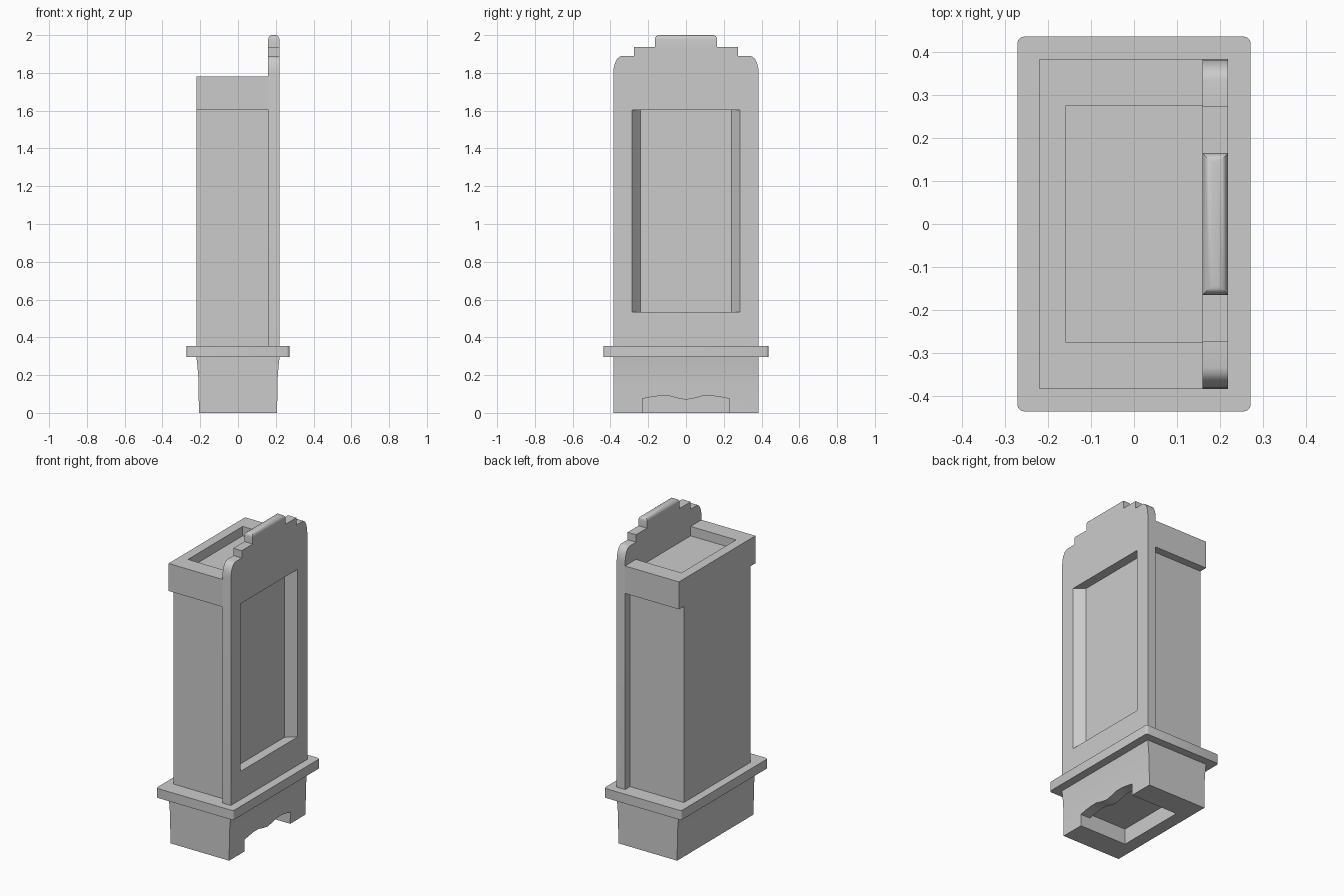
import bpy, bmesh, math

if "Cube" in bpy.data.objects:
    bpy.data.objects.remove(bpy.data.objects["Cube"])


def prism(name, pts, axis, lo, hi):
    """Extrude a 2D outline along an axis: 'x' takes (y,z), 'y' takes (x,z), 'z' takes (x,y)."""
    place = {'x': lambda p, t: (t, p[0], p[1]),
             'y': lambda p, t: (p[0], t, p[1]),
             'z': lambda p, t: (p[0], p[1], t)}[axis]
    bm = bmesh.new()
    a = [bm.verts.new(place(p, lo)) for p in pts]
    b = [bm.verts.new(place(p, hi)) for p in pts]
    bm.faces.new(a)
    bm.faces.new(b)
    n = len(pts)
    for i in range(n):
        j = (i + 1) % n
        bm.faces.new((a[i], a[j], b[j], b[i]))
    bmesh.ops.recalc_face_normals(bm, faces=bm.faces)
    mesh = bpy.data.meshes.new(name)
    bm.to_mesh(mesh)
    bm.free()
    ob = bpy.data.objects.new(name, mesh)
    bpy.context.collection.objects.link(ob)
    return ob


def box(name, x0, x1, y0, y1, z0, z1):
    return prism(name, [(x0, y0), (x1, y0), (x1, y1), (x0, y1)], 'z', z0, z1)


def mirrored(half):
    """Close a right-half outline by reflecting it across the centre."""
    return half + [(-u, v) for u, v in reversed(half) if u > 0]


def activate(ob):
    bpy.ops.object.select_all(action='DESELECT')
    ob.select_set(True)
    bpy.context.view_layer.objects.active = ob


def cut(ob, cutter):
    cutter.hide_render = True
    mod = ob.modifiers.new("cut", 'BOOLEAN')
    mod.operation = 'DIFFERENCE'
    mod.solver = 'EXACT'
    mod.object = cutter
    activate(ob)
    bpy.ops.object.modifier_apply(modifier=mod.name)
    bpy.data.objects.remove(cutter)


def bevel(ob, width, segments, pick):
    """Round only the edges whose two end points satisfy pick."""
    bm = bmesh.new()
    bm.from_mesh(ob.data)
    edges = [e for e in bm.edges if pick(e.verts[0].co, e.verts[1].co)]
    bmesh.ops.bevel(bm, geom=edges, offset=width, segments=segments,
                    profile=0.5, affect='EDGES')
    bm.to_mesh(ob.data)
    bm.free()


def smooth(ob):
    activate(ob)
    bpy.ops.object.shade_smooth_by_angle(angle=math.radians(30))


# Flared plinth with scalloped apron opening and hollow underside
flare = [(0.207, 0), (0.209, 0.16), (0.211, 0.20), (0.215, 0.25), (0.22, 0.295)]
plinth = prism("plinth", mirrored(flare), 'y', -0.385, 0.385)
scallop = [(0.23, -0.05), (0.23, 0.075), (0.19, 0.083), (0.14, 0.09), (0.09, 0.09),
           (0.045, 0.078), (0, 0.07)]
cut(plinth, prism("apron_cutter", mirrored(scallop), 'x', 0.10, 0.3))
cut(plinth, box("hollow_cutter", -0.125, 0.14, -0.23, 0.23, -0.05, 0.10))
smooth(plinth)

# Ledge slab with rounded corners
ledge = box("ledge", -0.272, 0.272, -0.437, 0.437, 0.295, 0.355)
bevel(ledge, 0.015, 3, lambda a, b: abs(a.z - b.z) > 0.01)
smooth(ledge)

# Cabinet body
box("cabinet_body", -0.22, 0.16, -0.335, 0.335, 0.355, 1.605)

# Overhanging top box with a sunken tray
top_box = box("top_box", -0.22, 0.16, -0.385, 0.385, 1.605, 1.78)
cut(top_box, box("tray_cutter", -0.16, 0.2, -0.275, 0.275, 1.72, 1.9))

# Face panel with stepped crown and splayed window opening
crown = [(0.385, 0.355), (0.385, 1.80), (0.382, 1.83), (0.375, 1.855), (0.364, 1.875),
         (0.35, 1.887), (0.335, 1.89), (0.275, 1.89), (0.275, 1.937)]
panel = prism("face_panel", mirrored(crown), 'x', 0.16, 0.219)
splay = [(0.10, 0.20), (0.24, 0.161), (0.287, 0.219), (0.287, 0.30)]
window = [(x, y) for y, x in mirrored([(0.1925, 0.10), (0.24, 0.16), (0.287, 0.219), (0.3355, 0.28)])]
cut(panel, prism("window_cutter", window, 'z', 0.535, 1.603))
smooth(panel)

# Rounded crest block
crest = box("crest", 0.16, 0.219, -0.165, 0.165, 1.937, 2.0)
bevel(crest, 0.022, 4, lambda a, b: a.z > 1.99 and b.z > 1.99)
smooth(crest)
